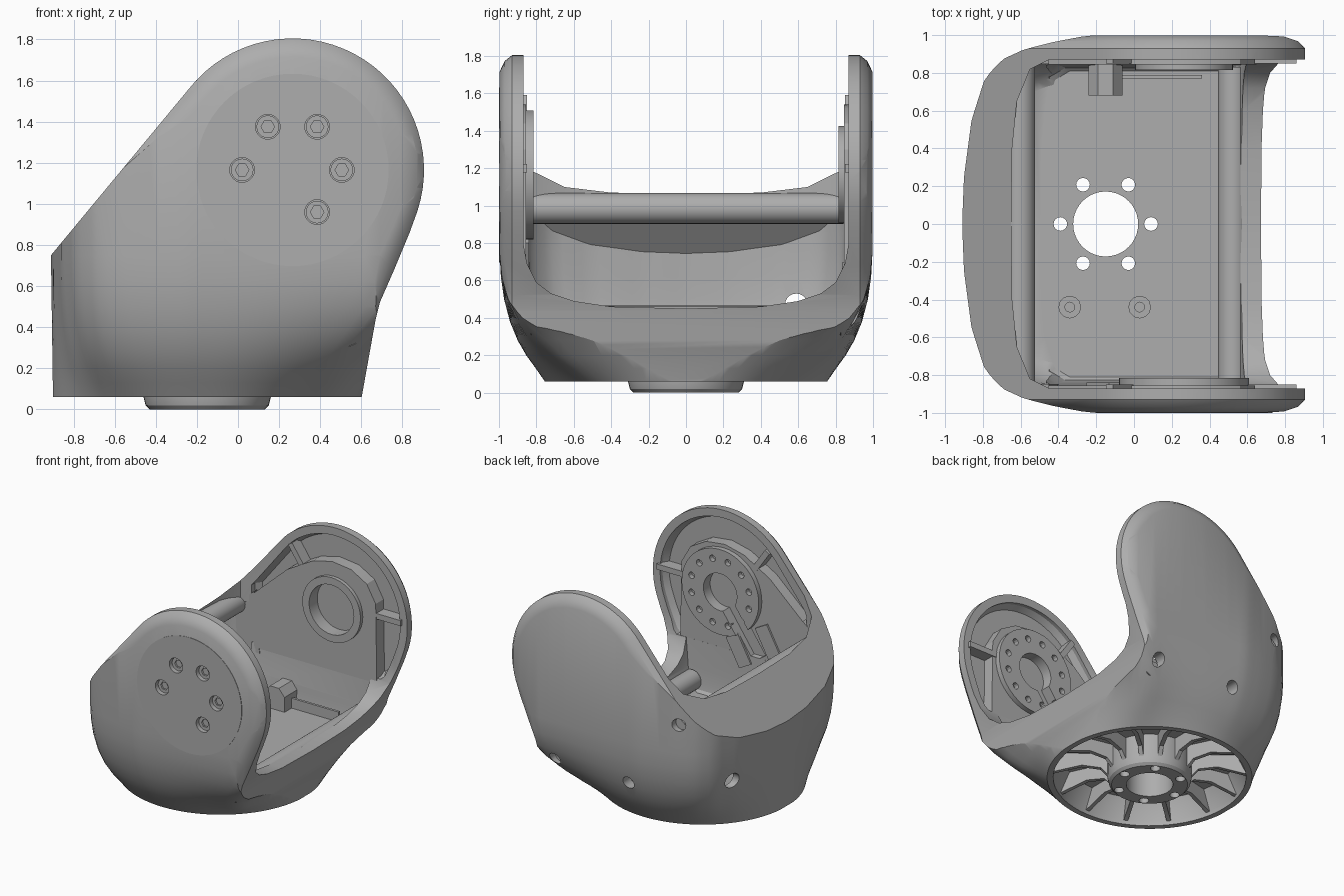
import bpy, bmesh, math
from mathutils import Vector

if "Cube" in bpy.data.objects:
    bpy.data.objects.remove(bpy.data.objects["Cube"])

grey = bpy.data.materials.new("grey plastic")
grey.diffuse_color = (0.42, 0.42, 0.42, 1)
grey.use_nodes = True
grey.node_tree.nodes["Principled BSDF"].inputs["Base Color"].default_value = grey.diffuse_color
TAU = 2 * math.pi
AX, AZ = 0.265, 1.165         # centre of the joint in the arms
HX = -0.15                    # centre of the base


def loft(name, rings):
    bm = bmesh.new()
    rows = [[bm.verts.new(p) for p in r] for r in rings]
    n = len(rows[0])
    for a, b in zip(rows, rows[1:]):
        for i in range(n):
            bm.faces.new((a[i], a[(i + 1) % n], b[(i + 1) % n], b[i]))
    bm.faces.new(rows[0])
    bm.faces.new(rows[-1])
    bmesh.ops.recalc_face_normals(bm, faces=bm.faces)
    me = bpy.data.meshes.new(name)
    bm.to_mesh(me)
    bm.free()
    me.materials.append(grey)
    ob = bpy.data.objects.new(name, me)
    bpy.context.collection.objects.link(ob)
    return ob


def place(p, axis, t):
    return {"x": (t, p[0], p[1]), "y": (p[0], t, p[1]), "z": (p[0], p[1], t)}[axis]


def prism(name, pts, axis, a, b):
    return loft(name, [[place(p, axis, t) for p in pts] for t in (a, b)])


def circle(cx, cy, r, n=32, start=0.0):
    return [(cx + r * math.cos(start + TAU * i / n), cy + r * math.sin(start + TAU * i / n)) for i in range(n)]


def cyl(name, cx, cy, r, axis, a, b, n=32):
    return prism(name, circle(cx, cy, r, n), axis, a, b)


def boolean(ob, cutter, op="DIFFERENCE"):
    m = ob.modifiers.new("cut", "BOOLEAN")
    m.operation, m.solver, m.object = op, "EXACT", cutter
    bpy.context.view_layer.objects.active = ob
    bpy.ops.object.modifier_apply(modifier=m.name)
    bpy.data.objects.remove(cutter)


def bar(name, p, q, w, y0, y1):
    # flat bar between two points of the side elevation
    p, q = Vector(p), Vector(q)
    d = (q - p).normalized() * w / 2
    s = Vector((-d.y, d.x))
    return prism(name, [p + s, q + s, q - s, p - s], "y", y0, y1)


# ---- outer body: round base blending into a wide rounded yoke ----
half = [(0.92, 0), (0.92, 0.95), (0.78, 0.997), (-0.25, 0.997), (-0.42, 0.965), (-0.58, 0.925),
        (-0.7, 0.87), (-0.79, 0.77), (-0.86, 0.55), (-0.9, 0.25), (-0.91, 0)]
plan = half + [(x, -y) for x, y in half[-2:0:-1]]


def reach(a):
    d = (math.cos(a), math.sin(a))
    best = 0
    for (x0, y0), (x1, y1) in zip(plan, plan[1:] + plan[:1]):
        x0, x1 = x0 - HX, x1 - HX
        den = d[0] * (y1 - y0) - d[1] * (x1 - x0)
        if abs(den) > 1e-9:
            t = (x0 * (y1 - y0) - y0 * (x1 - x0)) / den
            u = (x0 * d[1] - y0 * d[0]) / den
            if t > 0 and -1e-6 <= u <= 1 + 1e-6:
                best = max(best, t)
    return best


# height, blend to the yoke plan, and slower blend towards the front
angles = [TAU * (i + 0.5) / 120 for i in range(120)]
levels = [(0.06, 0, 0), (0.13, 0.2, 0.1), (0.2, 0.41, 0.2), (0.28, 0.6, 0.32), (0.38, 0.77, 0.52),
          (0.5, 0.9, 0.77), (0.62, 0.97, 0.95), (0.75, 1, 1), (1.9, 1, 1)]
rings = []
for z, w, wf in levels:
    ring = []
    for a in angles:
        c, r = math.cos(a), reach(a)
        wx = wf if c > 0 else w
        ring.append((HX + c * (0.755 + (r - 0.755) * wx), math.sin(a) * (0.755 + (r - 0.755) * w), z))
    rings.append(ring)
body = loft("yoke_body", rings)

# side elevation with a chamfered outer edge on both arms
arc = [(AX + 0.64 * math.cos(math.radians(a)), AZ + 0.64 * math.sin(math.radians(a))) for a in range(-18, 143, 5)]
side = [(-0.91, 0.75), (-0.9, 0.05), (0.6, 0.05), (0.67, 0.44), (0.69, 0.52), (0.76, 0.68), (0.835, 0.86)] + arc


def scaled(f):
    return [(AX + (x - AX) * f, AZ + (z - AZ) * f) for x, z in side]


stations = [(-1.05, 0.8), (-0.997, 0.86), (-0.97, 0.95), (-0.93, 1), (0.93, 1), (0.97, 0.95), (0.997, 0.86), (1.05, 0.8)]
boolean(body, loft("outline", [[(x, y, z) for x, z in scaled(f)] for y, f in stations]), "INTERSECT")

# inner well with a rounded floor edge
well = [(-0.65, 0), (-0.645, 0.4), (-0.62, 0.65), (-0.55, 0.82), (-0.45, 0.87), (0.62, 0.87)]
well += [(x, -y) for x, y in well[:0:-1]]
boolean(body, loft("well", [[(x * f, y * g, z) for x, y in well] for z, f, g in
                            [(0.3, 0.76, 0.93), (0.32, 0.81, 0.95), (0.37, 0.85, 0.96), (0.47, 0.92, 0.97),
                             (0.75, 0.97, 0.985), (0.93, 1, 1), (2, 1, 1)]]))

# thin back shell: the hollow follows the outer wall and the slanted top
back = []
for z, w, t in [(0.3, 0.64, 0.13), (0.32, 0.67, 0.1), (0.36, 0.74, 0.075), (0.42, 0.82, 0.06),
                (0.5, 0.9, 0.055), (0.62, 0.97, 0.055), (0.75, 1, 0.055), (1.1, 1, 0.055)]:
    row = []
    for a in angles[36:84]:
        r = 0.755 + (reach(a) - 0.755) * w - t
        row.append((HX + r * math.cos(a), max(-0.85, min(0.85, r * math.sin(a))), z))
    back.append(row)
hollow = loft("back_hollow", back)
boolean(hollow, prism("slant", [(-0.95, 0.2), (-0.95, 0.63), (-0.87, 0.725), (-0.64, 1.015), (-0.2, 1.015), (-0.2, 0.2)],
                      "y", -1, 1), "INTERSECT")
boolean(body, hollow)

# open front above the lip
u = [(0, 0.45), (0.4, 0.46), (0.6, 0.49), (0.72, 0.53), (0.8, 0.59), (0.85, 0.69), (0.87, 0.8), (0.87, 2)]
boolean(body, prism("opening", u + [(-y, z) for y, z in u[:0:-1]], "x", 0.35, 1.2))

# recess inside each arm, leaving a raised rim
recess = [(x, z) for x, z in scaled(0.9) if x > -0.48 and z > 0.7]
recess += [(-0.48, 1.15), (-0.48, 0.7), (0.68, 0.7)]
for s in (-1, 1):
    boolean(body, loft("arm_recess", [[(AX + (x - AX) * f, s * y, AZ + (z - AZ) * f) for x, z in recess]
                                      for y, f in [(0.8, 1), (0.9, 1), (0.945, 0.95)]]))

# hollow underside
boolean(body, loft("under", [[(x, y, z) for x, y in circle(HX, 0, r, 64)] for z, r in [(0, 0.71), (0.1, 0.71), (0.25, 0.64)]]))

# screw holes for rods and boss, and a hole in the rear corner
for x, z in [(-0.58, 0.98), (HX, 0.41), (0.53, 0.41)]:
    boolean(body, cyl("screw_hole", x, z, 0.05, "y", 0.84, 1.1, 20))
boolean(body, prism("corner_hole", circle(0.59, 0.47, 0.06, 20), "x", -1, -0.68))
boolean(body, cyl("centre_hole", HX, 0, 0.3, "z", 0.1, 0.5, 48))

# ---- outer joint cover with recessed bolts ----
cover = cyl("joint_cover", AX, AZ, 0.468, "y", -1.0, -0.96, 64)
for x, z in [(0.02, 1.165), (0.505, 1.165), (0.145, 1.375), (0.385, 1.375), (0.385, 0.96)]:
    for ob in (cover, body):
        boolean(ob, cyl("bolt_recess", x, z, 0.06, "y", -1.05, -0.955, 24))
    head = cyl("bolt_head", x, z, 0.055, "y", -0.97, -0.94, 24)
    boolean(head, cyl("hex_socket", x, z, 0.033, "y", -1.0, -0.95, 6))

# ---- hub, with bore and bolt circle ----
hub = loft("hub", [[(x, y, z) for x, y in circle(HX, 0, r, 48)]
                   for z, r in [(0, 0.28), (0.02, 0.3), (0.06, 0.31), (0.303, 0.312)]])
boolean(hub, cyl("bore", HX, 0, 0.172, "z", -0.1, 0.5, 40))
for x, y in circle(HX, 0, 0.24, 6):
    boolean(hub, cyl("hub_hole", x, y, 0.036, "z", -0.1, 0.5, 16))

# radial ribs under the floor
for i in range(14):
    a = TAU * (i + 0.5) / 14
    c, s = math.cos(a), math.sin(a)
    prof = [(0.29, 0.05), (0.36, 0.13), (0.5, 0.15), (0.72, 0.09), (0.72, 0.13), (0.65, 0.265), (0.29, 0.265)]
    loft("base_rib", [[(HX + r * c - t * s, r * s + t * c, z) for r, z in prof] for t in (-0.016, 0.016)])

# ---- cross rods ----
cyl("rear_rod", -0.605, 0.985, 0.082, "y", -0.84, 0.84)
cyl("front_rod", 0.525, 0.385, 0.08, "y", -0.83, 0.83)

# ---- inner panels on both arms ----
panel = [(-0.45, 0.66), (-0.47, 1.08), (-0.15, 1.37), (0.08, 1.5), (0.25, 1.54), (0.42, 1.52),
         (0.56, 1.44), (0.64, 1.3), (0.65, 0.66)]
far = prism("far_panel", panel, "y", 0.845, 0.95)
boolean(far, cyl("socket", AX, AZ, 0.2, "y", 0.8, 0.92, 40))
ring = cyl("socket_ring", AX, AZ, 0.26, "y", 0.815, 0.85, 40)
boolean(ring, cyl("socket", AX, AZ, 0.2, "y", 0.7, 1, 40))

near = prism("near_panel", panel, "y", -0.95, -0.855)
wing = [(-0.6, 0.62), (-0.62, 0.97), (-0.45, 1.11), (-0.4, 0.62)]
for s in (-1, 1):
    prism("panel_wing", wing, "y", s * 0.847, s * 0.885)
disc = cyl("bearing_disc", AX, AZ, 0.345, "y", -0.87, -0.815, 48)
for x, z in circle(AX, AZ, 0.265, 12, 0.26):
    boolean(disc, cyl("disc_hole", x, z, 0.026, "y", -0.86, -0.7, 12))
foot = (-0.06, 0.7)
for ob in (disc, near):
    boolean(ob, cyl("key_bore", AX, AZ, 0.15, "y", -0.9, -0.7, 32))
    boolean(ob, bar("key_slot", foot, (AX, AZ), 0.13, -0.9, -0.7))
for dx, dz in [(0.13, -0.07), (-0.13, 0.07)]:
    bar("slot_plate", (foot[0] + dx - 0.01, foot[1] + dz - 0.02), (foot[0] + dx + 0.11, foot[1] + dz + 0.2), 0.12, -0.87, -0.84)

# struts from panel to rim
for s in (-1, 1):
    for p, q in [((-0.02, 1.42), (-0.13, 1.58)), ((0.6, 1.2), (0.86, 1.2))]:
        bar("arm_strut", p, q, 0.045, s * 0.85, s * 0.95)

# ---- floor details ----
prism("wall_boss", [(HX - 0.09, 0.28), (HX + 0.09, 0.28), (HX + 0.09, 0.42), (HX + 0.04, 0.48),
                    (HX - 0.04, 0.48), (HX - 0.09, 0.42)], "y", 0.68, 0.85)
prism("floor_ridge", [(-0.06, 0.77), (0.36, 0.77), (0.36, 0.79), (-0.06, 0.79)], "z", 0.28, 0.38)
for x in (-0.34, 0.03):
    post = cyl("floor_post", x, -0.44, 0.06, "z", 0.28, 0.33, 12)
    boolean(post, cyl("post_hole", x, -0.44, 0.026, "z", 0.25, 0.5, 12))

# smooth shading with crisp edges
bpy.ops.object.select_all(action="SELECT")
bpy.context.view_layer.objects.active = body
bpy.ops.object.shade_smooth_by_angle(angle=math.radians(28))
